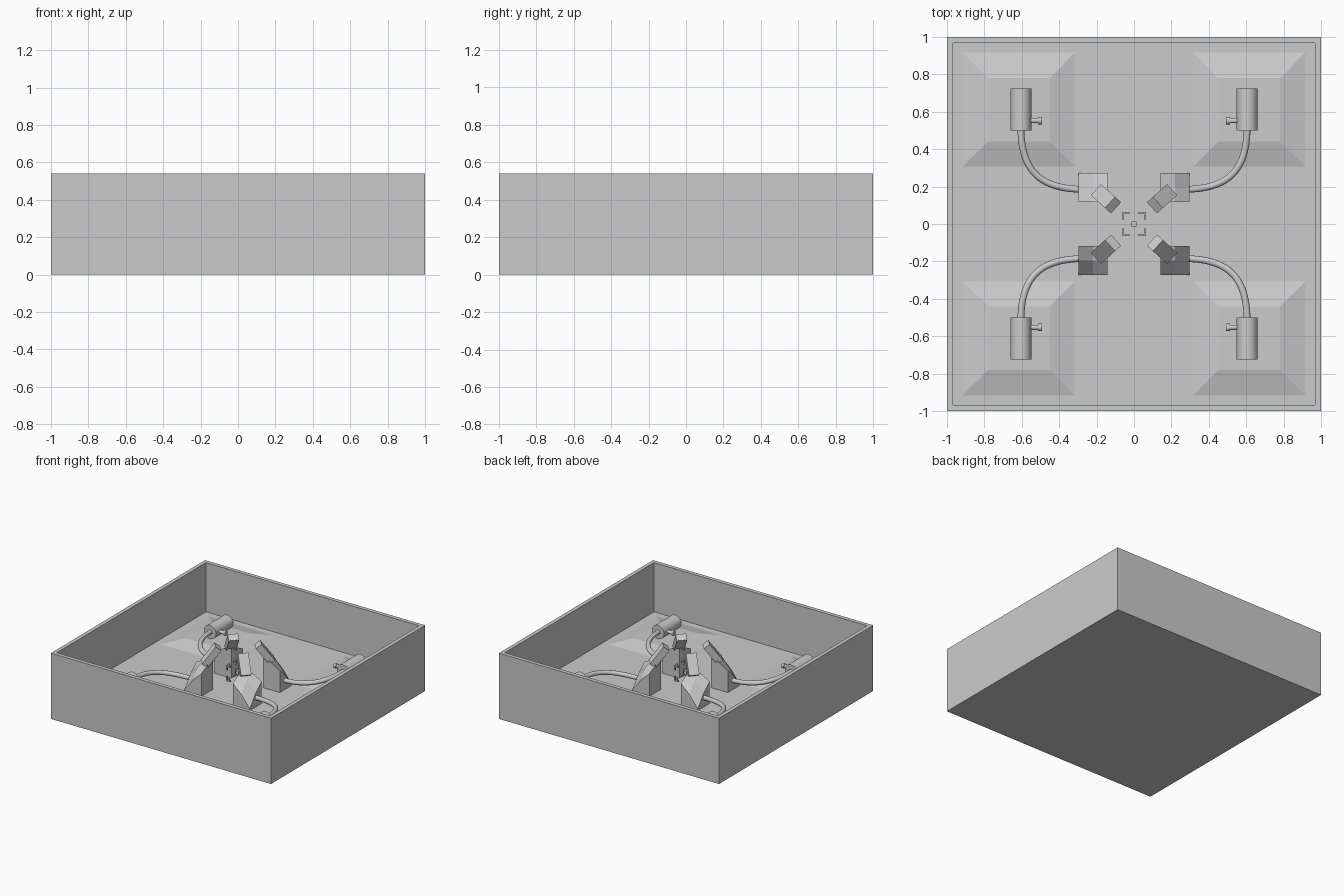
import bpy
import bmesh
from math import radians
from mathutils import Matrix, Vector

default = bpy.data.objects.get("Cube")
if default:
    bpy.data.objects.remove(default)

FLOOR = 0.136


def finish(name, bm, mirror=""):
    """Turn a bmesh into an object, mirrored across the named axes."""
    bmesh.ops.recalc_face_normals(bm, faces=bm.faces)
    mesh = bpy.data.meshes.new(name)
    bm.to_mesh(mesh)
    bm.free()
    obj = bpy.data.objects.new(name, mesh)
    bpy.context.collection.objects.link(obj)
    if mirror:
        mod = obj.modifiers.new("Mirror", 'MIRROR')
        mod.use_axis = [axis in mirror for axis in "XYZ"]
        mod.use_mirror_merge = False
    return obj


def add_box(bm, low, high):
    low, high = Vector(low), Vector(high)
    size = Matrix.Diagonal((high - low).to_4d())
    size[3][3] = 1
    place = Matrix.Translation((low + high) / 2) @ size
    return bmesh.ops.create_cube(bm, size=1, matrix=place)["verts"]


def add_cylinder(bm, centre, axis, radius, length, sides=32):
    turn = Vector(axis).to_track_quat('Z', 'Y').to_matrix().to_4x4()
    bmesh.ops.create_cone(bm, cap_ends=True, segments=sides, radius1=radius,
                          radius2=radius, depth=length,
                          matrix=Matrix.Translation(centre) @ turn)


def smooth(obj):
    bpy.ops.object.select_all(action='DESELECT')
    obj.select_set(True)
    bpy.context.view_layer.objects.active = obj
    bpy.ops.object.shade_smooth_by_angle(angle=radians(35))


# Open tray: inset the top and sink it to the floor level
bm = bmesh.new()
add_box(bm, (-1, -1, 0), (1, 1, 0.54))
top = max(bm.faces, key=lambda f: f.calc_center_median().z)
bmesh.ops.inset_region(bm, faces=[top], thickness=0.045)
sunk = bmesh.ops.extrude_face_region(bm, geom=[top])["geom"]
for v in sunk:
    if isinstance(v, bmesh.types.BMVert):
        v.co.z = FLOOR
if top.is_valid:
    bmesh.ops.delete(bm, geom=[top], context='FACES_ONLY')
finish("tray", bm)

# Low sloped mounds on the floor
bm = bmesh.new()
for v in add_box(bm, (0.28, 0.27, FLOOR - 0.01), (0.955, 0.955, FLOOR + 0.035)):
    if v.co.z > FLOOR:
        v.co.x = 0.45 if v.co.x < 0.6 else 0.78
        v.co.y = 0.44 if v.co.y < 0.6 else 0.78
finish("floor_mound", bm, "XY")

# Pedestals whose top falls away to the outer corner
bm = bmesh.new()
xs, ys = (0.143, 0.22, 0.297), (0.118, 0.195, 0.272)
heights = ((0.38, 0.36, 0.32), (0.36, 0.34, 0.25), (0.32, 0.25, 0.15))
upper = [[bm.verts.new((x, y, z)) for y, z in zip(ys, row)]
         for x, row in zip(xs, heights)]
lower = [[bm.verts.new((x, y, FLOOR - 0.01)) for y in ys] for x in xs]
for i in range(2):
    for j in range(2):
        for g in (upper, lower):
            bm.faces.new((g[i][j], g[i + 1][j], g[i + 1][j + 1], g[i][j + 1]))
rim = [(0, 0), (1, 0), (2, 0), (2, 1), (2, 2), (1, 2), (0, 2), (0, 1)]
for (a, b), (c, d) in zip(rim, rim[1:] + rim[:1]):
    bm.faces.new((lower[a][b], lower[c][d], upper[c][d], upper[a][b]))
finish("pedestal", bm, "XY")

# Tilted heads aimed up and inward
bm = bmesh.new()
add_box(bm, (-0.085, -0.04, -0.027), (0.085, 0.04, 0.027))
aim = Matrix.Rotation(radians(222), 4, 'Z') @ Matrix.Rotation(radians(-53), 4, 'Y')
bm.transform(Matrix.Translation((0.15, 0.135, 0.42)) @ aim)
finish("emitter_head", bm, "XY")

# Tanks lying along y, each with a side valve
bm = bmesh.new()
add_cylinder(bm, (0.605, 0.613, 0.245), (0, 1, 0), 0.056, 0.225)
smooth(finish("tank", bm, "XY"))

bm = bmesh.new()
add_cylinder(bm, (0.54, 0.553, 0.245), (1, 0, 0), 0.014, 0.07, 16)
add_cylinder(bm, (0.503, 0.553, 0.245), (1, 0, 0), 0.02, 0.02, 16)
smooth(finish("tank_valve", bm, "XY"))

# Hoses from tanks to pedestals
curve = bpy.data.curves.new("hose", 'CURVE')
curve.dimensions = '3D'
curve.bevel_depth = 0.018
curve.bevel_resolution = 4
curve.resolution_u = 20
for sx in (1, -1):
    for sy in (1, -1):
        spline = curve.splines.new('BEZIER')
        spline.bezier_points.add(1)
        path = ((0.605, 0.52, 0.245), (0.605, 0.28, 0.245),
                (0.5, 0.19, 0.21), (0.28, 0.185, 0.21))
        start, h1, h2, end = [Vector((x * sx, y * sy, z)) for x, y, z in path]
        for p, co, left, right in zip(spline.bezier_points, (start, end),
                                      (2 * start - h1, h2), (h1, 2 * end - h2)):
            p.handle_left_type = p.handle_right_type = 'FREE'
            p.co, p.handle_left, p.handle_right = co, left, right
hose = bpy.data.objects.new("hose", curve)
bpy.context.collection.objects.link(hose)

# Central cage of corner brackets around a small core
r, arm, bar = 0.065, 0.04, 0.012
bm = bmesh.new()
for axis in range(3):
    low = [r - bar] * 3
    low[axis] = r - arm
    add_box(bm, low, (r, r, r))
cage = finish("cage_bracket", bm, "XYZ")
cage.location.z = 0.27

bm = bmesh.new()
bmesh.ops.create_cube(bm, size=0.026)
core = finish("cage_core", bm)
core.location.z = 0.27
